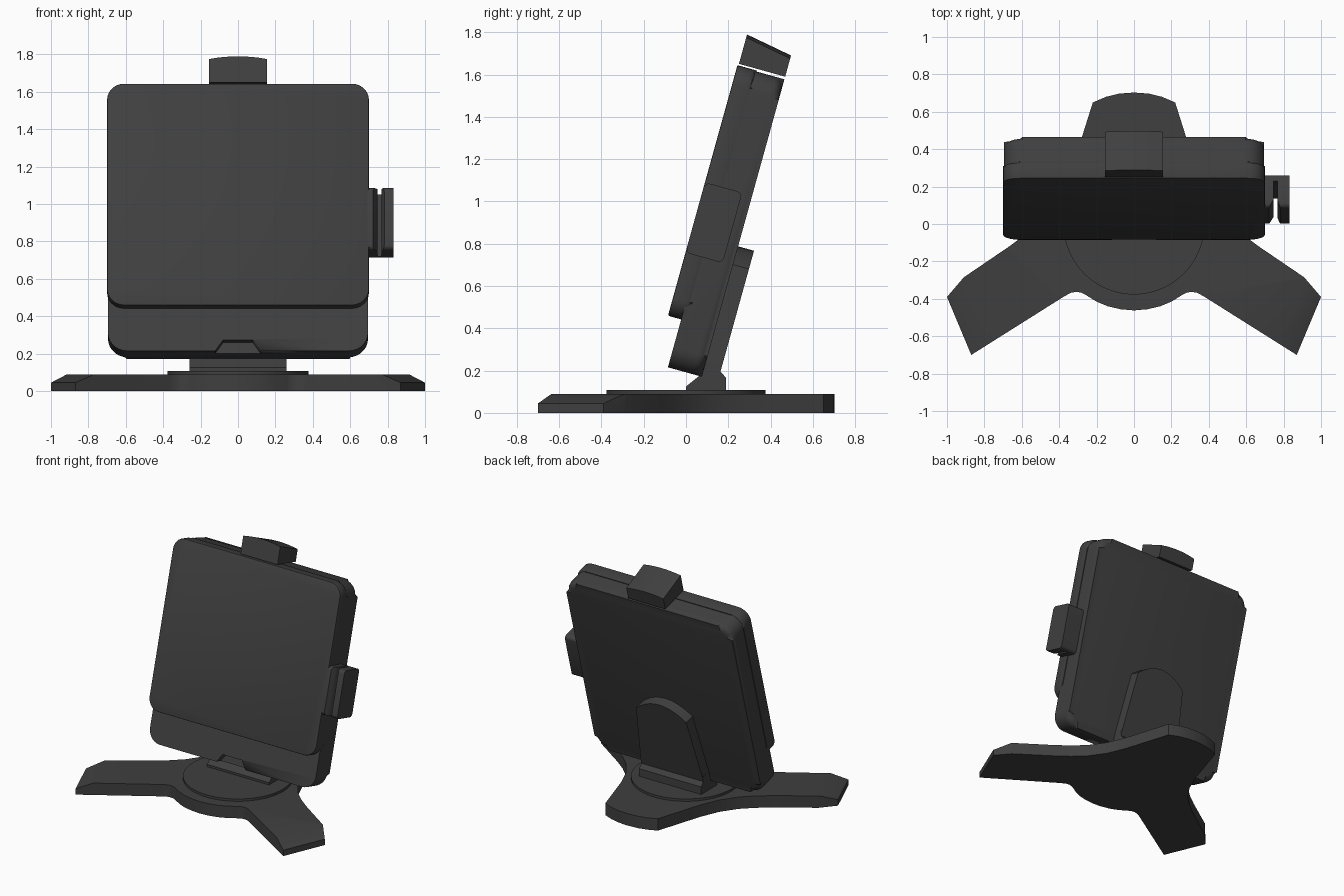
import bpy, bmesh, math
from mathutils import Vector

if "Cube" in bpy.data.objects:
    bpy.data.objects.remove(bpy.data.objects["Cube"])

TILT = math.radians(15.5)
S, C = math.sin(TILT), math.cos(TILT)
mat = bpy.data.materials.new("dark_plastic")
mat.diffuse_color = (0.05, 0.05, 0.05, 1)
mat.use_nodes = True
mat.node_tree.nodes["Principled BSDF"].inputs["Base Color"].default_value = mat.diffuse_color


# Frames: (a, b, h) -> world position
def tilted(a, b, h):          # a = x, b = up the tilted face, h = towards the back
    return Vector((a, b * S + h * C, b * C - h * S))


def tilted_section(a, b, h):  # a = x, b = towards the back, h = up the face
    return tilted(a, h, b)


def side(a, b, h):            # profile in y, z pushed along x
    return Vector((h, a, b))


def flat(a, b, h):
    return Vector((a, b, h))


def prism(name, pts, lo, hi, frame, edit=None):
    """Extrude a 2D outline, optionally edit it, then place it with a frame."""
    bm = bmesh.new()
    low = [bm.verts.new((a, b, lo)) for a, b in pts]
    top = [bm.verts.new((a, b, hi)) for a, b in pts]
    bm.faces.new(low[::-1])
    bm.faces.new(top)
    n = len(pts)
    for i in range(n):
        j = (i + 1) % n
        bm.faces.new((low[i], low[j], top[j], top[i]))
    if edit:
        edit(bm)
    for v in bm.verts:
        v.co = frame(*v.co)
    bmesh.ops.recalc_face_normals(bm, faces=bm.faces)
    me = bpy.data.meshes.new(name)
    bm.to_mesh(me)
    bm.free()
    ob = bpy.data.objects.new(name, me)
    bpy.context.collection.objects.link(ob)
    me.materials.append(mat)
    bpy.ops.object.select_all(action='DESELECT')
    ob.select_set(True)
    bpy.context.view_layer.objects.active = ob
    bpy.ops.object.shade_smooth_by_angle(angle=math.radians(30))
    return ob


def round_edges(bm, test, radius, segs=4):
    edges = [e for e in bm.edges if test(*(v.co for v in e.verts))]
    bmesh.ops.bevel(bm, geom=edges, offset=radius, segments=segs,
                    profile=0.5, affect='EDGES', clamp_overlap=True)


def rounded_rect(x0, x1, y0, y1, r, segs=7):
    pts = []
    for k, (cx, cy) in enumerate([(x1 - r, y1 - r), (x0 + r, y1 - r),
                                  (x0 + r, y0 + r), (x1 - r, y0 + r)]):
        for i in range(segs + 1):
            t = math.pi / 2 * (k + i / segs)
            pts.append((cx + r * math.cos(t), cy + r * math.sin(t)))
    return pts


def rim(level):
    return lambda p, q: abs(p.z - level) < 1e-4 and abs(q.z - level) < 1e-4


def mirror(half):
    """Close a right-hand half outline across x = 0."""
    return half + [(-x, y) for x, y in reversed(half) if x > 1e-5]


# Three-legged base with sloped front feet
def slope_feet(bm):
    for sx in (1, -1):
        d = Vector((0.922 * sx, -0.387, 0))
        nrm = (d * 0.045 + Vector((0, 0, 0.118))).normalized()
        res = bmesh.ops.bisect_plane(bm, geom=bm.verts[:] + bm.edges[:] + bm.faces[:],
                                     plane_co=d * 1.073 + Vector((0, 0, 0.045)),
                                     plane_no=nrm, clear_outer=True)
        cut = [g for g in res['geom_cut'] if isinstance(g, bmesh.types.BMEdge)]
        bmesh.ops.edgeloop_fill(bm, edges=cut)


base_half = [(0, -0.462), (0.07, -0.456), (0.14, -0.44), (0.2, -0.415), (0.26, -0.378),
             (0.285, -0.366), (0.31, -0.363), (0.335, -0.367), (0.37, -0.385),
             (0.87, -0.70), (1.0, -0.39), (0.91, -0.285), (0.66, -0.115), (0.56, -0.04),
             (0.47, 0.045), (0.39, 0.16), (0.33, 0.3), (0.28, 0.46), (0.22, 0.65),
             (0.15, 0.68), (0.08, 0.697), (0, 0.703)]
prism("base", mirror(base_half), 0, 0.09, flat, slope_feet)

# Swivel disc
disc = [(0.377 * math.cos(2 * math.pi * i / 64), 0.377 * math.sin(2 * math.pi * i / 64))
        for i in range(64)]
prism("swivel_disc", disc, 0.08, 0.108, flat)

# Hinge foot and support arm
prism("hinge_foot", [(0, 0.1), (0, 0.125), (0.075, 0.185), (0.09, 0.24), (0.165, 0.24),
                     (0.155, 0.205), (0.19, 0.165), (0.19, 0.1)], -0.26, 0.26, side)
arm_half = [(0, 0.19), (0.26, 0.19), (0.26, 0.25), (0.21, 0.735)]
arm_half += [(0.21 * k, 0.735 + 0.09 * (1 - k * k)) for k in (0.8, 0.6, 0.4, 0.2, 0)]
prism("support_arm", mirror(arm_half), 0.022, 0.105, tilted)

# Back cradle with rounded rear rim and a notch at the lower front
cradle = prism("cradle", rounded_rect(-0.695, 0.695, 0.185, 1.645, 0.1), -0.14, 0.027, tilted,
               lambda bm: round_edges(bm, rim(0.027), 0.045))
notch = prism("notch_cutter", [(-0.135, 0.15), (0.135, 0.15), (0.125, 0.18), (0.08, 0.245),
                               (-0.08, 0.245), (-0.125, 0.18)], -0.2, -0.085, tilted)
notch.hide_render = True
notch.hide_viewport = True
cut = cradle.modifiers.new("notch", 'BOOLEAN')
cut.object = notch
cut.operation = 'DIFFERENCE'
cut.solver = 'EXACT'


# Front tablet slab
def soften_slab(bm):
    round_edges(bm, rim(-0.11), 0.025, 3)
    round_edges(bm, rim(-0.205), 0.006, 2)


prism("tablet_slab", rounded_rect(-0.7, 0.7, 0.42, 1.65, 0.09), -0.205, -0.11, tilted, soften_slab)


# Top clip with an arched, back-sloping top
def slope_top(bm):
    for v in bm.verts:
        if v.co.y > 1.7 and v.co.z > 0:
            v.co.y -= 0.04


clip_half = [(0, 1.658), (0.155, 1.658)]
clip_half += [(0.155 * k, 1.787 + 0.015 * (1 - k * k)) for k in (1, 0.75, 0.5, 0.25, 0)]
prism("top_clip", mirror(clip_half), -0.2, 0.027, tilted, slope_top)

# Side holder with an open slot
prism("side_holder", [(0.69, -0.205), (0.722, -0.205), (0.745, -0.165), (0.745, -0.06),
                      (0.766, -0.06), (0.766, -0.165), (0.782, -0.205), (0.832, -0.205),
                      (0.832, -0.022), (0.69, -0.022)], 0.73, 1.075, tilted_section,
      lambda bm: round_edges(bm, lambda p, q: abs(p.y - q.y) < 1e-4 and abs(p.z - q.z) < 1e-4
                             and (p.y > -0.03 or p.y < -0.2), 0.025))
